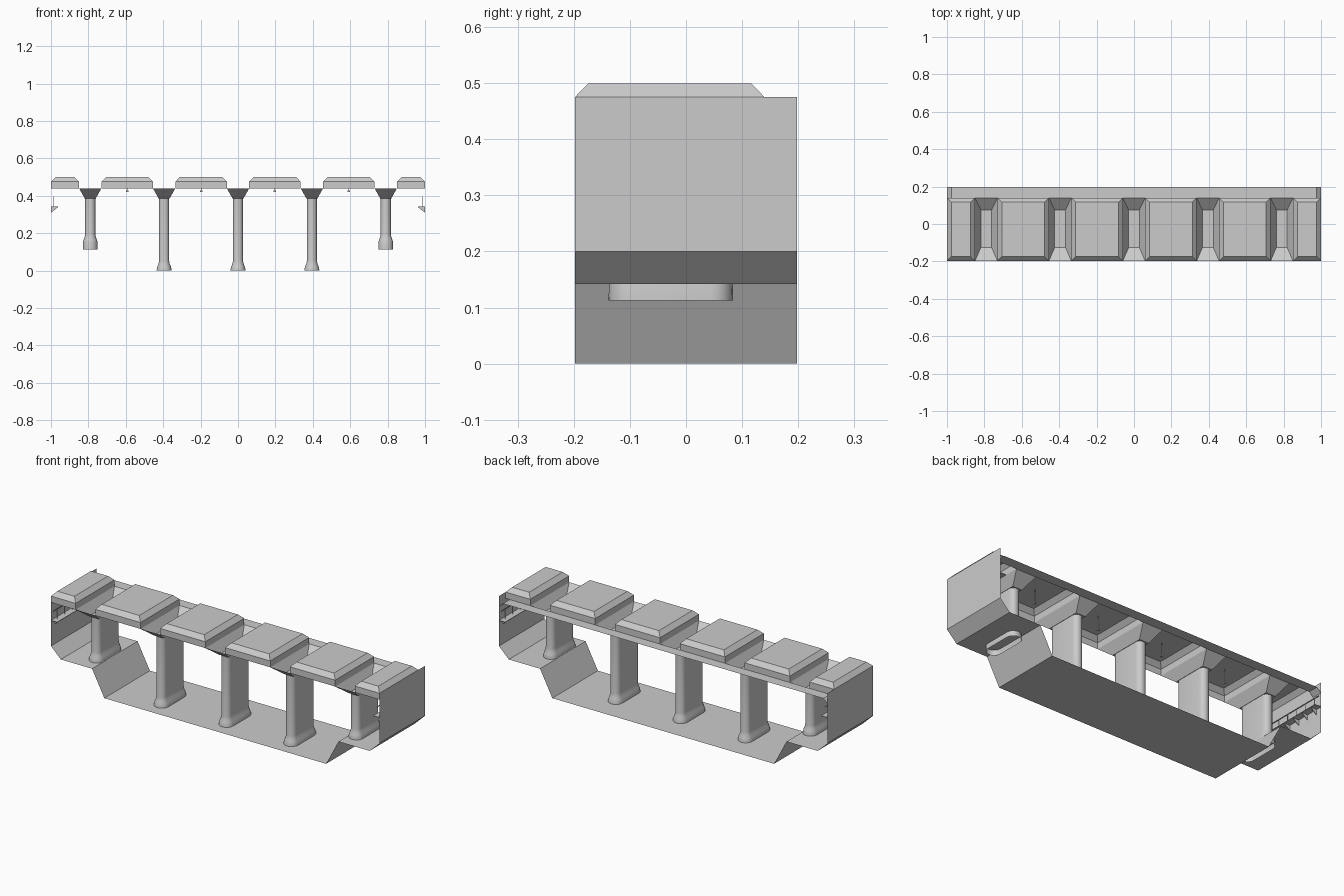
import bpy, math

if "Cube" in bpy.data.objects:
    bpy.data.objects.remove(bpy.data.objects["Cube"])

Y = 0.198            # half depth of the hall
YB = 0.14            # back edge of the ceiling recesses
ZC = 0.44            # ceiling height
PILLARS = [-0.79, -0.395, 0, 0.395, 0.79]


def make(name, verts, faces, smooth=False):
    me = bpy.data.meshes.new(name)
    me.from_pydata(verts, [], faces)
    me.validate()
    if smooth:
        me.shade_smooth()
        me.set_sharp_from_angle(angle=math.radians(35))
    ob = bpy.data.objects.new(name, me)
    bpy.context.collection.objects.link(ob)
    return ob


def sheet(name, profile, y0, y1):
    """Extrude an open x-z profile along y."""
    verts = [(x, y, z) for x, z in profile for y in (y0, y1)]
    faces = [(2*i, 2*i + 2, 2*i + 3, 2*i + 1) for i in range(len(profile) - 1)]
    return make(name, verts, faces)


def loft(name, rings, cap_first=False, cap_last=False, smooth=False):
    """Join equally sized closed rings."""
    n = len(rings[0])
    verts = [v for r in rings for v in r]
    faces = [(k*n + i, k*n + (i+1) % n, (k+1)*n + (i+1) % n, (k+1)*n + i)
             for k in range(len(rings) - 1) for i in range(n)]
    if cap_first:
        faces.append(tuple(reversed(range(n))))
    if cap_last:
        faces.append(tuple(range(len(verts) - n, len(verts))))
    return make(name, verts, faces, smooth)


def rect(x0, x1, y0, y1, z):
    return [(x0, y0, z), (x1, y0, z), (x1, y1, z), (x0, y1, z)]


def stadium(cx, cy, r, half, z, n=10):
    pts = []
    for side in (0, 1):
        for i in range(n + 1):
            a = math.pi * (side + i / n)
            off = (half - r) * (1 - 2 * side)
            pts.append((cx + r*math.cos(a), cy + off + r*math.sin(a), z))
    return pts


def box(name, x0, x1, y0, y1, z0, z1):
    return loft(name, [rect(x0, x1, y0, y1, z0), rect(x0, x1, y0, y1, z1)], True, True)


# Floor trough with sunken track bed, side ledges and end walls
half = [(1, 0.475), (1, 0.2), (0.94, 0.142), (0.75, 0.142), (0.675, 0)]
sheet("floor_and_walls", [(-x, z) for x, z in half] + half[::-1], -Y, Y)

# Ceiling strip along the back, sloping down at both ends
sheet("ceiling_strip", [(-1, 0.417), (-0.975, ZC), (0.975, ZC), (1, 0.417)], YB, Y)

# Raised ceiling recesses, open from below
edges = [-1] + [p + s * 0.06 for p in PILLARS for s in (-1, 1)] + [1]
for x0, x1 in zip(edges[::2], edges[1::2]):
    c = 0.023
    loft("ceiling_recess", [rect(x0, x1, -Y, YB, ZC), rect(x0, x1, -Y, YB, 0.475),
                            rect(x0 + c, x1 - c, -Y + c, YB - c, 0.499)], cap_last=True)

# Pillars with flared feet and tapered capitals
for px in PILLARS:
    outer = abs(px) > 0.7
    b = 0.142 if outer else 0
    levels = [(b - 0.029 if outer else 0, 0.04, 0.111), (b + 0.01, 0.039, 0.110),
              (b + 0.022, 0.036, 0.107), (b + 0.036, 0.030, 0.101),
              (b + 0.052, 0.027, 0.098), (0.385, 0.027, 0.098)]
    loft("pillar", [stadium(px, -0.027, r, h, z) for z, r, h in levels], smooth=True)
    loft("capital", [rect(px - 0.029, px + 0.029, -0.126, 0.075, 0.385),
                     rect(px - 0.06, px + 0.06, -Y, YB, ZC)], cap_first=True)

# Hanging ceiling lamps
for lx in (-0.592, -0.197, 0.197, 0.592):
    box("lamp_rod", lx - 0.001, lx + 0.001, -0.031, -0.029, 0.426, 0.499)
    box("lamp", lx - 0.006, lx + 0.006, -0.036, -0.024, 0.42, 0.427)

# Service walkways on the end walls: shelf, brackets, posts and rail
for s in (-1, 1):
    xa, xb = sorted((s * 0.962, s * 0.999))
    box("walkway_shelf", xa, xb, -Y, Y, 0.339, 0.342)
    xr = s * 0.985
    box("walkway_rail", xr - 0.002, xr + 0.002, -Y, Y, 0.394, 0.397)
    for i in range(6):
        y = -0.165 + 0.066 * i
        tri = [(s * 0.962, 0.339), (s * 0.999, 0.339), (s * 0.999, 0.31)]
        loft("walkway_bracket", [[(x, y - 0.001, z) for x, z in tri],
                                 [(x, y + 0.001, z) for x, z in tri]], True, True)
        box("walkway_post", xr - 0.001, xr + 0.001, y - 0.001, y + 0.001, 0.342, 0.394)
